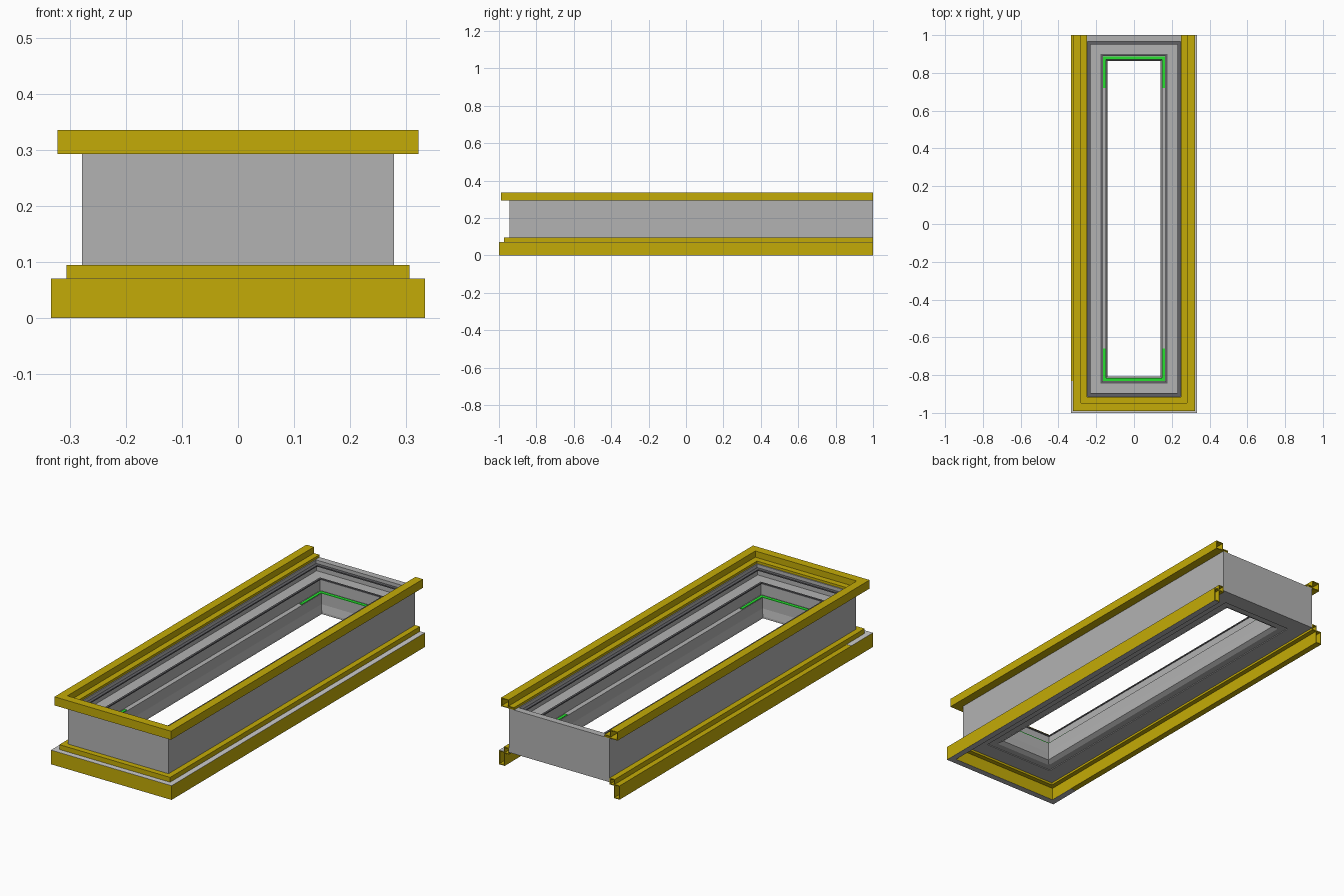
import bpy, bmesh
from mathutils import Vector

if "Cube" in bpy.data.objects:
    bpy.data.objects.remove(bpy.data.objects["Cube"])

FRONT = 0.667    # front edge: y = -(d + FRONT), d = distance from the x centre
BACK = 0.722     # back edge: y = d + BACK


def material(name, rgb):
    m = bpy.data.materials.new(name)
    m.diffuse_color = (*rgb, 1)
    m.use_nodes = True
    m.node_tree.nodes["Principled BSDF"].inputs["Base Color"].default_value = m.diffuse_color
    return m


yellow = material("yellow", (0.55, 0.41, 0.002))
green = material("green", (0.02, 0.75, 0.03))
mid_grey = material("mid_grey", (0.45, 0.45, 0.45))
dark_grey = material("dark_grey", (0.12, 0.12, 0.13))


def finish(bm, name, mat=None):
    bmesh.ops.recalc_face_normals(bm, faces=bm.faces)
    me = bpy.data.meshes.new(name)
    bm.to_mesh(me)
    bm.free()
    ob = bpy.data.objects.new(name, me)
    bpy.context.collection.objects.link(ob)
    if mat:
        me.materials.append(mat)
    return ob


def inset(profile, t):
    """Shrink a right-angled profile by t."""
    pts = [Vector(p) for p in profile]
    n = len(pts)
    area = sum(pts[i].cross(pts[(i + 1) % n]) for i in range(n))
    s = 1 if area > 0 else -1
    out = []
    for i, p in enumerate(pts):
        a = (p - pts[i - 1]).normalized()
        b = (pts[(i + 1) % n] - p).normalized()
        out.append(p + s * t * (Vector((-a.y, a.x)) + Vector((-b.y, b.x))))
    return out


def skin(bm, profile, path, closed):
    """Sweep a (distance, height) profile along mitred corner stations."""
    rings = [[bm.verts.new((*f(d), z)) for d, z in profile] for f in path]
    n = len(profile)
    for k in range(len(rings) if closed else len(rings) - 1):
        a, b = rings[k], rings[(k + 1) % len(rings)]
        for i in range(n):
            j = (i + 1) % n
            bm.faces.new((a[i], a[j], b[j], b[i]))
    return rings


def closed_frame(name, profile, mat=None):
    path = [lambda d: (-d, d + BACK), lambda d: (-d, -d - FRONT),
            lambda d: (d, -d - FRONT), lambda d: (d, d + BACK)]
    bm = bmesh.new()
    skin(bm, profile, path, True)
    return finish(bm, name, mat)


def open_frame(name, profile, mat=None, wall=0, left=1.0, right=1.0):
    """Mitred U of three rails, open at the back; wall > 0 makes it a tube."""
    path = [lambda d: (-d, left), lambda d: (-d, -d - FRONT),
            lambda d: (d, -d - FRONT), lambda d: (d, right)]
    bm = bmesh.new()
    outer = skin(bm, profile, path, False)
    if wall:
        inner = skin(bm, inset(profile, wall), path, False)
        n = len(profile)
        for e in (0, -1):
            for i in range(n):
                j = (i + 1) % n
                bm.faces.new((outer[e][i], outer[e][j], inner[e][j], inner[e][i]))
    else:
        for e in (0, -1):
            bm.faces.new(outer[e])
    return finish(bm, name, mat)


def box(name, x0, x1, y0, y1, z0, z1, mat=None):
    bm = bmesh.new()
    bmesh.ops.create_cube(bm, size=1)
    for v in bm.verts:
        v.co = (x1 if v.co.x > 0 else x0, y1 if v.co.y > 0 else y0,
                z1 if v.co.z > 0 else z0)
    return finish(bm, name, mat)


# Main window frame with stepped glazing rebate and a sloped sill nose
closed_frame("window_frame", [
    (.278, .074), (.278, .293), (.245, .293), (.245, .272), (.236, .272),
    (.236, .245), (.172, .245), (.172, .188), (.148, .188), (.148, .135),
    (.141, .100), (.141, .090), (.162, .078), (.195, .078), (.195, .074)],
    mid_grey)

# Dark gaskets on the outer and inner sides of the rebate
closed_frame("outer_gasket", [(.245, .276), (.245, .270), (.229, .270), (.229, .276)],
             dark_grey)
closed_frame("inner_gasket", [(.178, .243), (.178, .249), (.168, .249), (.168, .243)],
             dark_grey)

# Upper trim, an L-shaped tube with an inner ledge
open_frame("upper_trim", [
    (.322, .293), (.322, .336), (.280, .336), (.280, .305), (.250, .305),
    (.250, .293)], yellow, .004)

# Lower trim, a skirt with a stepped shoulder
open_frame("lower_trim", [
    (.333, .001), (.333, .070), (.306, .070), (.306, .095), (.278, .095),
    (.278, .063), (.302, .063), (.302, .001)], yellow, .004)

# Grey strips above and below the skirt
open_frame("skirt_ledge", [(.306, .070), (.333, .070), (.333, .071), (.306, .071)],
           left=-.83)
open_frame("skirt_base", [(.302, 0), (.333, 0), (.333, .001), (.302, .001)],
           mid_grey, left=-.83)

# Green setting strips at both ends, with short side legs
for end, y_out, y_in, y_leg in (("back", .887, .870, .72), ("front", -.832, -.815, -.66)):
    box(end + "_setting_strip", -.165, .165, min(y_out, y_in), max(y_out, y_in),
        .187, .191, green)
    for side, s in (("left", -1), ("right", 1)):
        xs = sorted((s * .150, s * .165))
        box(f"{end}_{side}_setting_leg", *xs, min(y_in, y_leg), max(y_in, y_leg),
            .187, .191, green)
